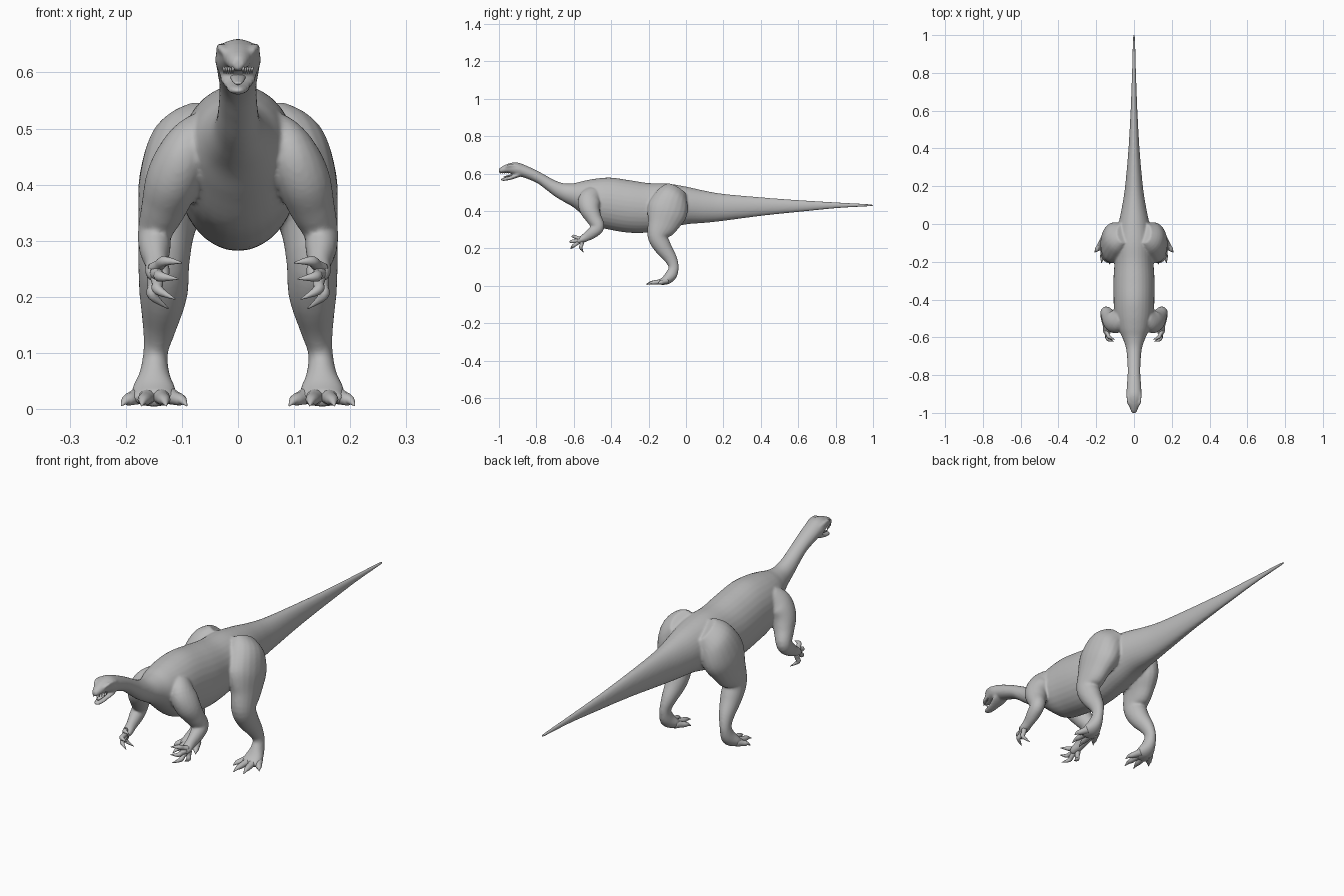
import bpy, bmesh, math
from mathutils import Vector

skin = bpy.data.materials.new("grey_skin")
skin.diffuse_color = (0.5, 0.5, 0.5, 1)


def smooth_rows(rows, steps):
    """Catmull-Rom interpolation of equal-length tuples."""
    out = []
    n = len(rows)
    for i in range(n - 1):
        p0, p1, p2, p3 = (rows[max(0, min(n - 1, i + k))] for k in (-1, 0, 1, 2))
        for s in range(steps):
            t = s / steps
            out.append([0.5 * (2 * b + (c - a) * t + (2 * a - 5 * b + 4 * c - d) * t * t
                               + (3 * b - a - 3 * c + d) * t ** 3)
                        for a, b, c, d in zip(p0, p1, p2, p3)])
    out.append(list(rows[-1]))
    return out


def skin_rings(bm, rings, sides):
    """Closed tube through elliptical rings (centre, axis a, axis b)."""
    loops = []
    for c, a, b in rings:
        loops.append([bm.verts.new(c + a * math.cos(2 * math.pi * k / sides)
                                   + b * math.sin(2 * math.pi * k / sides))
                      for k in range(sides)])
    faces = [bm.faces.new((p[k], p[(k + 1) % sides], q[(k + 1) % sides], q[k]))
             for p, q in zip(loops, loops[1:]) for k in range(sides)]
    faces += [bm.faces.new(loops[0]), bm.faces.new(loops[-1])]
    bmesh.ops.recalc_face_normals(bm, faces=faces)


def trunk(bm, rows, steps=5, sides=32):
    """Upright rings from rows of (y, top, bottom, half width)."""
    skin_rings(bm, [(Vector((0, y, (t + b) / 2)), Vector((max(w, 0.002), 0, 0)),
                     Vector((0, 0, max((t - b) / 2, 0.002))))
                    for y, t, b, w in smooth_rows(rows, steps)], sides)


def limb(bm, rows, mirror=1, steps=5, sides=20):
    """Rings square to a path of (x, y, z, half width, half depth)."""
    rows = smooth_rows(rows, steps)
    pts = [Vector((r[0] * mirror, r[1], r[2])) for r in rows]
    rings = []
    for i, r in enumerate(rows):
        t = (pts[min(i + 1, len(pts) - 1)] - pts[max(i - 1, 0)]).normalized()
        side = Vector((1, 0, 0)) - t * t.x
        side.normalize()
        rings.append((pts[i], side * max(r[3], 0.001), t.cross(side) * max(r[4], 0.001)))
    skin_rings(bm, rings, sides)


def finish(name, bm):
    mesh = bpy.data.meshes.new(name)
    bm.to_mesh(mesh)
    bm.free()
    mesh.materials.append(skin)
    mesh.polygons.foreach_set("use_smooth", [True] * len(mesh.polygons))
    ob = bpy.data.objects.new(name, mesh)
    bpy.context.collection.objects.link(ob)
    return ob


# Body: head, neck, torso and tail root
bm = bmesh.new()
trunk(bm, [
    (-1.0, .626, .604, .010), (-.985, .637, .602, .019), (-.95, .653, .603, .029),
    (-.91, .660, .590, .040), (-.87, .649, .579, .039), (-.80, .617, .551, .034),
    (-.75, .590, .515, .034), (-.70, .563, .477, .037), (-.65, .547, .447, .044),
    (-.60, .548, .418, .062), (-.55, .560, .375, .085), (-.48, .573, .320, .104),
    (-.40, .578, .298, .108), (-.30, .564, .283, .109), (-.20, .549, .285, .103),
    (-.10, .546, .305, .100), (0, .530, .328, .082), (.10, .508, .336, .062),
    (.20, .491, .347, .047), (.40, .473, .373, .029), (.60, .457, .395, .018)])

# Lower jaw
trunk(bm, [(-.99, .574, .563, .008), (-.975, .577, .560, .017), (-.94, .586, .566, .024),
           (-.90, .605, .578, .033), (-.87, .625, .590, .030)])

for m in (1, -1):
    # Hind leg and foot
    limb(bm, [(.060, -.05, .515, .035, .06), (.085, -.075, .47, .070, .090),
              (.110, -.10, .40, .068, .108), (.126, -.125, .33, .052, .085),
              (.132, -.150, .265, .046, .056), (.133, -.123, .205, .043, .046),
              (.140, -.082, .145, .030, .034), (.147, -.066, .10, .022, .027),
              (.149, -.078, .060, .028, .031), (.150, -.105, .032, .040, .026),
              (.150, -.140, .018, .038, .014)], m)
    # Arm and palm
    limb(bm, [(.060, -.49, .49, .040, .05), (.092, -.515, .455, .048, .062),
              (.115, -.515, .41, .049, .055), (.132, -.492, .36, .041, .042),
              (.148, -.470, .315, .031, .034), (.148, -.498, .285, .028, .031),
              (.145, -.535, .260, .021, .024), (.143, -.562, .245, .023, .018),
              (.140, -.580, .235, .018, .012)], m)
    # Brow ridge and eye bulge
    limb(bm, [(.026, -.965, .637, .004, .004), (.031, -.94, .644, .007, .008),
              (.033, -.91, .642, .007, .008), (.030, -.88, .635, .004, .004)], m)

body = finish("body", bm)
mod = body.modifiers.new("blend", "REMESH")
mod.mode = "VOXEL"
mod.voxel_size = 0.005
mod.use_smooth_shade = True
mod = body.modifiers.new("soften", "SMOOTH")
mod.factor = 0.5
mod.iterations = 8

# Slender tail end
bm = bmesh.new()
trunk(bm, [(.40, .471, .375, .028), (.50, .464, .385, .022), (.60, .457, .395, .0175),
           (.80, .445, .415, .010), (.95, .437, .424, .006), (.99, .434, .426, .004),
           (1.0, .431, .429, .002)], sides=20)
finish("tail_end", bm)

# Tongue
bm = bmesh.new()
trunk(bm, [(-.975, .583, .578, .006), (-.95, .592, .582, .012), (-.90, .603, .590, .015)],
      sides=12)
finish("tongue", bm)

# Small teeth along the upper jaw
bm = bmesh.new()
for m in (1, -1):
    for i in range(5):
        x, y = .009 + .004 * i, -.993 + .011 * i
        limb(bm, [(x, y, .610, .003, .003), (x, y, .598, .0008, .0008)], m, 1, 6)
finish("teeth", bm)

# Toes: (base x, tip x, tip y), each ending in a low claw
toes = [(.128, .091, -.165), (.140, .128, -.215), (.158, .172, -.208), (.172, .208, -.150)]
bm = bmesh.new()
for m in (1, -1):
    for bx, tx, ty in toes:
        def along(f, z, r):
            return (bx + (tx - bx) * f, -.105 + (ty + .105) * f, z, r, r * .9)
        limb(bm, [along(0, .026, .019), along(.4, .020, .014), along(.65, .017, .012),
                  along(.8, .015, .008), along(1, .006, .001)], m, 4, 12)
finish("toes", bm)

# Fingers: base, knuckle and claw tip
fingers = [((.150, -.565, .250), (.130, -.600, .264), (.100, -.612, .261)),
           ((.146, -.575, .242), (.137, -.612, .236), (.106, -.622, .232)),
           ((.145, -.572, .235), (.142, -.603, .212), (.112, -.618, .196)),
           ((.150, -.555, .235), (.152, -.562, .202), (.124, -.548, .179))]
bm = bmesh.new()
for m in (1, -1):
    for base, knuckle, tip in fingers:
        mid = [(a + b) / 2 for a, b in zip(base, knuckle)]
        limb(bm, [(*base, .012, .012), (*mid, .010, .010), (*knuckle, .009, .009),
                  (*tip, .001, .001)], m, 4, 10)
finish("fingers", bm)
